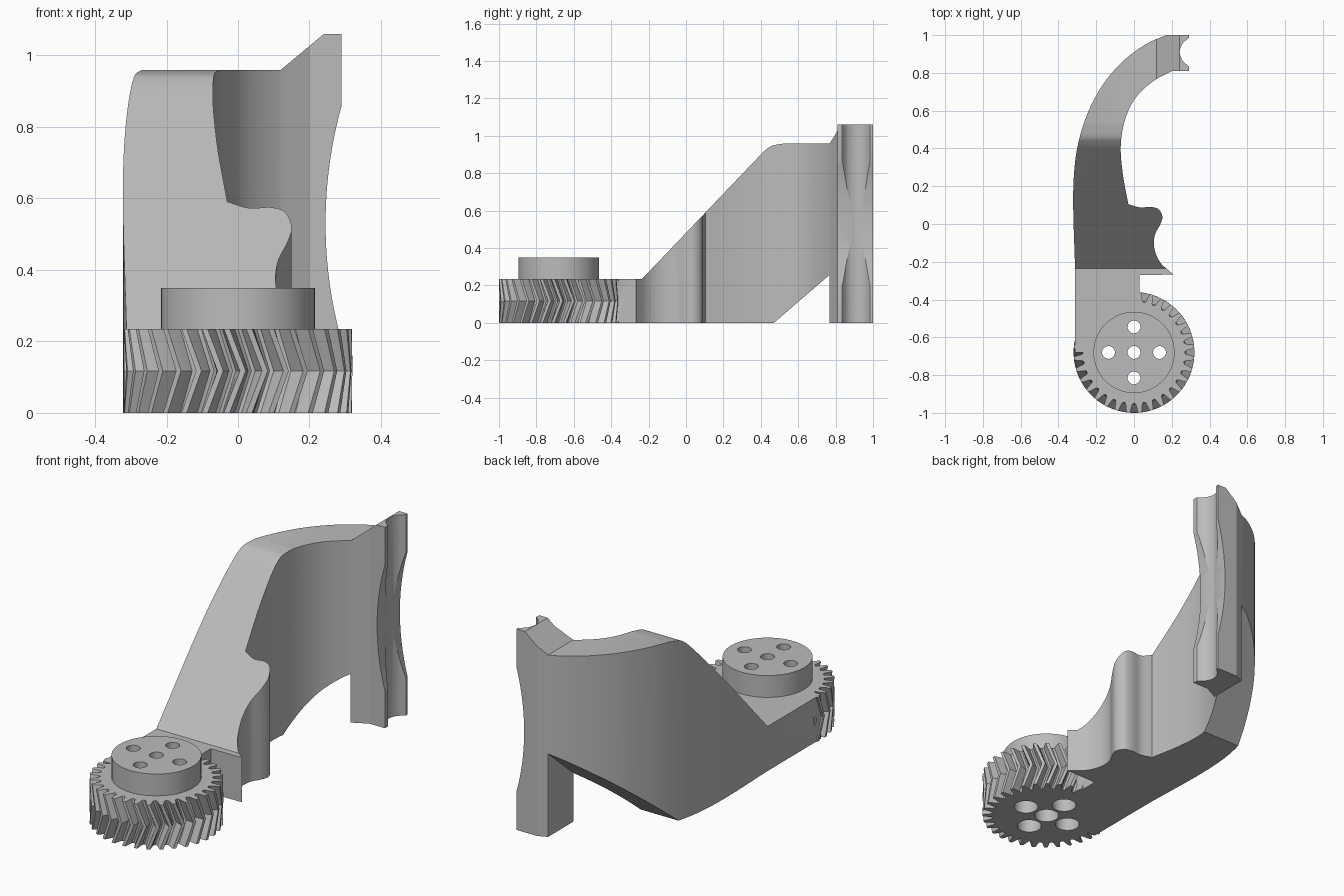
import bpy, bmesh, math
from mathutils import Vector

default = bpy.data.objects.get("Cube")
if default:
    bpy.data.objects.remove(default, do_unlink=True)

grey = bpy.data.materials.new("plain grey")
GREY = (0.5, 0.5, 0.5, 1)
grey.diffuse_color = GREY
grey.use_nodes = True
grey.node_tree.nodes["Principled BSDF"].inputs["Base Color"].default_value = GREY

GEAR_Y, GEAR_H, HUB_TOP = -0.68, 0.235, 0.35


def loft(name, rings):
    """Closed solid through rings that have equal point counts."""
    bm = bmesh.new()
    loops = [[bm.verts.new(p) for p in ring] for ring in rings]
    n = len(loops[0])
    bm.faces.new(loops[0])
    bm.faces.new(loops[-1])
    for low, high in zip(loops, loops[1:]):
        for i in range(n):
            j = (i + 1) % n
            bm.faces.new((low[i], low[j], high[j], high[i]))
    bmesh.ops.recalc_face_normals(bm, faces=bm.faces)
    mesh = bpy.data.meshes.new(name)
    bm.to_mesh(mesh)
    bm.free()
    mesh.materials.append(grey)
    ob = bpy.data.objects.new(name, mesh)
    bpy.context.collection.objects.link(ob)
    return ob


def prism(name, points, axis, start, end):
    place = {"x": lambda p, t: (t, p[0], p[1]),
             "y": lambda p, t: (p[0], t, p[1]),
             "z": lambda p, t: (p[0], p[1], t)}[axis]
    return loft(name, [[place(p, t) for p in points] for t in (start, end)])


def circle(cx, cy, r, n):
    return [(cx + r * math.cos(math.tau * i / n), cy + r * math.sin(math.tau * i / n))
            for i in range(n)]


def arc(cx, cy, r, a, b, n):
    angles = [math.radians(a + (b - a) * i / n) for i in range(n + 1)]
    return [(cx + r * math.cos(t), cy + r * math.sin(t)) for t in angles]


def spline(points, steps=6):
    """Smooth curve through the given points."""
    p = [Vector(q) for q in points]
    p = [2 * p[0] - p[1]] + p + [2 * p[-1] - p[-2]]
    out = []
    for a, b, c, d in zip(p, p[1:], p[2:], p[3:]):
        for i in range(steps):
            t = i / steps
            out.append(tuple(0.5 * (2 * b + (c - a) * t + (2 * a - 5 * b + 4 * c - d) * t * t
                                    + (3 * b - a - 3 * c + d) * t ** 3)))
    return out + [tuple(points[-1])]


def boolean(ob, tool, operation="DIFFERENCE"):
    mod = ob.modifiers.new("cut", "BOOLEAN")
    mod.operation, mod.object, mod.solver = operation, tool, "EXACT"
    bpy.context.view_layer.update()
    graph = bpy.context.evaluated_depsgraph_get()
    mesh = bpy.data.meshes.new_from_object(ob.evaluated_get(graph))
    ob.modifiers.clear()
    ob.data = mesh


# Arm: plan outline of the curved finger
outer = spline([(-0.312, -0.235), (-0.322, 0.1), (-0.315, 0.3), (-0.29, 0.45), (-0.24, 0.6),
                (-0.16, 0.745), (-0.055, 0.865), (0.06, 0.95), (0.17, 1.0)])
groove = spline([(0.29, 0.985), (0.257, 0.955), (0.242, 0.91), (0.257, 0.865), (0.29, 0.835)])
inner = spline([(0.2, 0.81), (0.1, 0.755), (0.01, 0.67), (-0.045, 0.56), (-0.07, 0.42),
                (-0.06, 0.27), (-0.03, 0.105)])
bump = spline([(-0.03, 0.105), (0.03, 0.088), (0.09, 0.09), (0.13, 0.078), (0.15, 0.04),
               (0.14, 0.0), (0.11, -0.06), (0.108, -0.13), (0.14, -0.205), (0.21, -0.268)])
base = [(0.03, -0.27)] + arc(0.0, GEAR_Y, 0.24, 83, 180, 12) + [(-0.312, GEAR_Y)]
outline = outer + [(0.29, 1.0)] + groove + [(0.29, 0.81)] + inner + bump[1:] + base
arm = prism("arm", outline, "z", 0, 1.06)

# Side slope, raised tip, underside relief and waisted tip face
cutters = [
    prism("slope_cutter", [(-1.1, GEAR_H), (-0.235, GEAR_H), (0.4, 0.9)]
          + spline([(0.42, 0.92), (0.46, 0.947), (0.53, 0.96)])
          + [(0.53, 1.2), (-1.1, 1.2)], "x", -0.5, 0.5),
    prism("top_cutter", [(-0.6, 0.96), (0.12, 0.96), (0.288, 1.1), (0.288, 1.2), (-0.6, 1.2)],
          "y", -1.2, 1.2),
    prism("relief_cutter", [(0.354, -0.1), (1.1, 0.543), (1.1, -0.1)], "x", -0.5, 0.12),
    prism("waist_cutter", arc(1.475, 0.53, 1.23, 160, 200, 40), "y", 0.7, 1.1),
]
for tool in cutters:
    boolean(arm, tool)

# Herringbone gear: the middle ring is turned against the two ends
TEETH = 32
TOOTH = [(0.268, 0.0), (0.275, 0.18), (0.3, 0.28), (0.32, 0.37), (0.32, 0.63), (0.3, 0.72),
         (0.275, 0.82)]


def gear_ring(z, twist):
    return [(r * math.cos(a), GEAR_Y + r * math.sin(a), z)
            for k in range(TEETH) for r, f in TOOTH
            for a in [math.tau * (k + f) / TEETH + twist]]


gear = loft("gear", [gear_ring(0, 0), gear_ring(GEAR_H / 2, 0.14), gear_ring(GEAR_H, 0)])
hub = prism("hub", circle(0, GEAR_Y, 0.215, 64), "z", GEAR_H, HUB_TOP)

# Five screw holes, wider from below
tools = [gear]
for dx, dy in [(0, 0), (1, 0), (-1, 0), (0, 1), (0, -1)]:
    x, y = dx * 0.135, GEAR_Y + dy * 0.135
    bore = prism("bore_cutter", circle(x, y, 0.034, 24), "z", -0.1, 0.5)
    recess = prism("recess_cutter", circle(x, y, 0.06, 32), "z", -0.1, 0.17)
    boolean(gear, bore)
    boolean(gear, recess)
    boolean(hub, bore)
    cutters += [bore, recess]

# Merge the gear into the arm and remove helpers
boolean(arm, gear, "UNION")
arm.name = "arm_and_gear"
for tool in cutters + [gear]:
    bpy.data.objects.remove(tool, do_unlink=True)

for ob in (arm, hub):
    bpy.ops.object.select_all(action="DESELECT")
    ob.select_set(True)
    bpy.context.view_layer.objects.active = ob
    bpy.ops.object.shade_smooth_by_angle(angle=math.radians(22))
